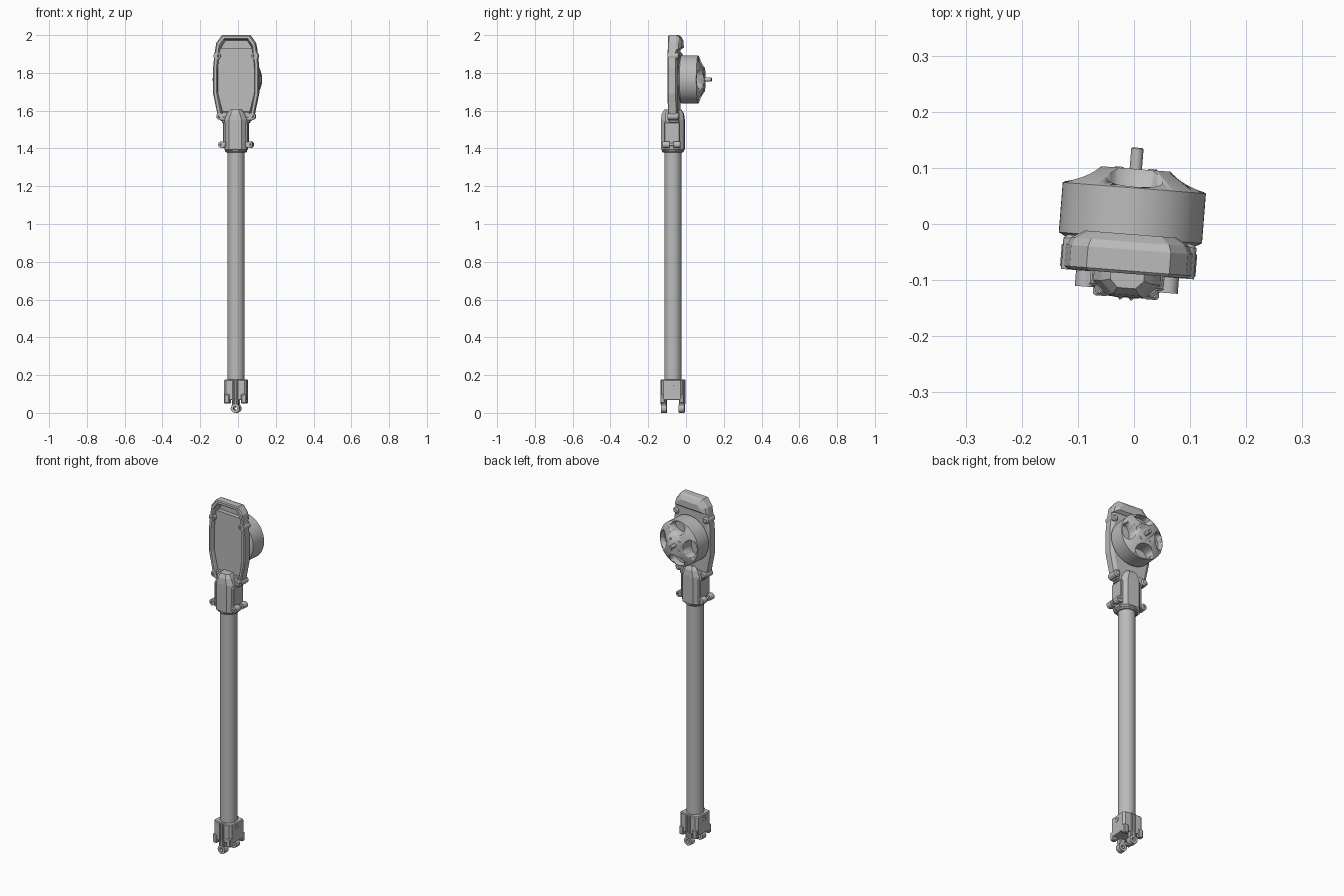
import bpy, bmesh, math
from mathutils import Matrix, Vector

if "Cube" in bpy.data.objects:
    bpy.data.objects.remove(bpy.data.objects["Cube"])

# The whole arm is turned slightly about the vertical axis
ROOT = Matrix.Rotation(math.radians(-4.5), 4, 'Z') @ Matrix.Translation((-0.0045, 0, 0))
TUBE_Y = -0.07
MOTOR_Z = 1.765

grey = bpy.data.materials.new("plain grey")
grey.use_nodes = True
grey.diffuse_color = (0.5, 0.5, 0.5, 1)
grey.node_tree.nodes["Principled BSDF"].inputs["Base Color"].default_value = grey.diffuse_color


def finish(name, bm, smooth=False):
    bmesh.ops.recalc_face_normals(bm, faces=bm.faces)
    mesh = bpy.data.meshes.new(name)
    bm.to_mesh(mesh)
    bm.free()
    mesh.materials.append(grey)
    obj = bpy.data.objects.new(name, mesh)
    bpy.context.collection.objects.link(obj)
    obj.matrix_world = ROOT
    if smooth:
        bpy.ops.object.select_all(action='DESELECT')
        obj.select_set(True)
        bpy.context.view_layer.objects.active = obj
        bpy.ops.object.shade_smooth_by_angle(angle=math.radians(30))
    return obj


def loft(name, rings, smooth=False, caps=True):
    """Skin a list of equal-length point rings; without caps the last ring joins the first."""
    bm = bmesh.new()
    loops = [[bm.verts.new(p) for p in ring] for ring in rings]
    pairs = list(zip(loops, loops[1:]))
    if not caps:
        pairs.append((loops[-1], loops[0]))
    for a, b in pairs:
        for i in range(len(a)):
            j = (i + 1) % len(a)
            bm.faces.new((a[i], a[j], b[j], b[i]))
    if caps:
        bm.faces.new(loops[0])
        bm.faces.new(loops[-1])
    return finish(name, bm, smooth)


def circle(centre, r, axis='Y', n=24, rx=None):
    c = Vector(centre)
    pts = []
    for i in range(n):
        a = 2 * math.pi * i / n
        u, v = (rx or r) * math.cos(a), r * math.sin(a)
        pts.append(c + {'X': Vector((0, u, v)), 'Y': Vector((u, 0, v)), 'Z': Vector((u, v, 0))}[axis])
    return pts


def turned(name, x, z, profile, n=24, caps=True):
    """Revolve (radius, y) pairs about a front-to-back axis."""
    return loft(name, [circle((x, y, z), r, 'Y', n) for r, y in profile], True, caps)


def mirrored(half):
    return half + [(-x, z) for x, z in reversed(half)]


def octagon(z, hx, hy, cut):
    half = [(hx - cut, hy), (hx, hy - cut), (hx, cut - hy), (hx - cut, -hy)]
    return [(x, TUBE_Y + y, z) for x, y in mirrored(half)]


def box(name, x, y, z, hx, hy, hz, cut=0.004):
    def ring(level, inset):
        half = [(hx - cut - inset, hy - inset), (hx - inset, hy - cut - inset),
                (hx - inset, cut + inset - hy), (hx - cut - inset, inset - hy)]
        return [(x + a, y + b, level) for a, b in mirrored(half)]
    return loft(name, [ring(z - hz, cut), ring(z - hz + cut, 0), ring(z + hz - cut, 0), ring(z + hz, cut)])


# Long tube
loft("arm_tube", [circle((0, TUBE_Y, z), 0.045, 'Z', 32) for z in (0.1, 1.45)], True)

# Tray: dished shell with a raised rim
OUTLINE = mirrored([(0.074, 2.0), (0.104, 1.96), (0.114, 1.9), (0.121, 1.83),
                    (0.121, 1.69), (0.096, 1.57), (0.08, 1.545)])


def tray_ring(y, d):
    return [(x * (1 - d / 0.121), y, 1.7725 + (z - 1.7725) * (1 - d / 0.2275)) for x, z in OUTLINE]


loft("motor_tray", [tray_ring(-0.036, 0.018), tray_ring(-0.046, 0), tray_ring(-0.084, 0),
                    tray_ring(-0.089, 0.005), tray_ring(-0.089, 0.018),
                    tray_ring(-0.084, 0.022), tray_ring(-0.046, 0.028)])

# Cover panel inside the dish
COVER = mirrored([(0.088, 1.93), (0.098, 1.86), (0.098, 1.7), (0.072, 1.59), (0.06, 1.575)])
loft("tray_cover", [[(x, y, z) for x, z in COVER] for y in (-0.04, -0.07)])

# Hump behind the top of the tray
HUMP = mirrored([(0.074, 2.0), (0.104, 1.96), (0.112, 1.92)])
loft("top_hump", [[(x, -0.046, z) for x, z in HUMP],
                  [(x * 0.94, -0.032, 1.925 + (z - 1.92) * 0.85) for x, z in HUMP],
                  [(x * 0.73, -0.0185, 1.935 + (z - 1.92) * 0.45) for x, z in HUMP]])

# Screw bosses on the tray edge
for side, label in ((1, "left"), (-1, "right")):
    for x, z, place in ((0.1, 1.89, "upper"), (0.085, 1.57, "lower")):
        turned(f"{place}_{label}_boss", side * x, z,
               [(0.01, -0.076), (0.01, -0.09), (0.019, -0.09), (0.019, -0.034), (0.012, -0.028)], 16)

# Motor bell with four oval windows cut into its cone
turned("motor_base", 0, MOTOR_Z, [(0.092, -0.05), (0.092, -0.03), (0.08, -0.02)], 48)
bell = turned("motor_bell", 0, MOTOR_Z,
              [(0.113, -0.033), (0.128, -0.025), (0.128, 0.064), (0.068, 0.098)], 64)
for k in range(4):
    a = math.pi / 2 * k
    x, z = 0.09 * math.cos(a), MOTOR_Z + 0.09 * math.sin(a)
    across = k % 2 == 1
    r, rx = (0.034, 0.05) if across else (0.05, 0.034)
    cutter = loft("window_cutter", [circle((x, y, z), r, 'Y', 24, rx) for y in (0.03, 0.13)], True)
    cutter.hide_render = True
    mod = bell.modifiers.new("window", 'BOOLEAN')
    mod.operation, mod.solver, mod.object = 'DIFFERENCE', 'EXACT', cutter
    bpy.context.view_layer.objects.active = bell
    bpy.ops.object.modifier_apply(modifier=mod.name)
    bpy.data.objects.remove(cutter)
turned("motor_shaft", 0, MOTOR_Z, [(0.011, 0.09), (0.011, 0.134), (0.009, 0.136)])
for k in range(4):
    a = math.pi / 4 + math.pi / 2 * k
    turned("bell_screw", 0.042 * math.cos(a), MOTOR_Z + 0.042 * math.sin(a),
           [(0.008, 0.09), (0.008, 0.1)], 12)

# Socket joining the tube to the tray
loft("tube_socket", [octagon(1.385, 0.05, 0.05, 0.02), octagon(1.395, 0.06, 0.061, 0.026),
                     octagon(1.41, 0.06, 0.061, 0.026), octagon(1.55, 0.06, 0.061, 0.026),
                     octagon(1.585, 0.046, 0.057, 0.022), octagon(1.605, 0.03, 0.045, 0.014)])
loft("socket_collar", [circle((0, TUBE_Y, z), r, 'Z', 32)
                       for z, r in ((1.378, 0.052), (1.384, 0.058), (1.402, 0.058))], True)
box("socket_neck", 0, -0.06, 1.565, 0.075, 0.026, 0.03)
for side, label in ((1, "left"), (-1, "right")):
    box(f"{label}_cheek", side * 0.058, TUBE_Y, 1.48, 0.008, 0.042, 0.06)
    # Clamp ears, screwed front to back
    for y in (-0.1, -0.042):
        box(f"{label}_ear_web", side * 0.065, y, 1.42, 0.016, 0.015, 0.017)
        turned(f"{label}_clamp_ear", side * 0.074, 1.42,
               [(0.008, y - 0.018), (0.018, y - 0.018), (0.018, y + 0.018), (0.008, y + 0.018)],
               16, caps=False)
    turned(f"{label}_ear_screw", side * 0.074, 1.42, [(0.008, -0.108), (0.008, -0.034)], 12)

# Foot clamp at the lower end, with a split front and back
loft("foot_clamp", [octagon(z, 0.06 - d, 0.058 - d, 0.012)
                    for z, d in ((0.068, 0.004), (0.074, 0), (0.172, 0), (0.176, 0.004))])
for side, label in ((1, "left"), (-1, "right")):
    for y in (-0.12, -0.02):
        box(f"{label}_foot_skirt", side * 0.045, y, 0.075, 0.014, 0.012, 0.025)
        box(f"{label}_split_rib", side * 0.01, y + (0.002 if y > TUBE_Y else -0.002), 0.11, 0.005, 0.014, 0.066)
    # Side screw
    loft(f"{label}_foot_screw", [circle((side * x, TUBE_Y - 0.004, 0.15), r, 'X', 16)
                                 for x, r in ((0.05, 0.015), (0.062, 0.015), (0.062, 0.009), (0.056, 0.009))], True)

# Pin lugs below the clamp
for y, label in ((-0.117, "front"), (-0.023, "back")):
    box(f"{label}_lug_web", 0, y, 0.058, 0.017, 0.014, 0.02)
    turned(f"{label}_pin_lug", 0, 0.024,
           [(0.01, y - 0.015), (0.024, y - 0.015), (0.024, y + 0.015), (0.01, y + 0.015)], 20, caps=False)
